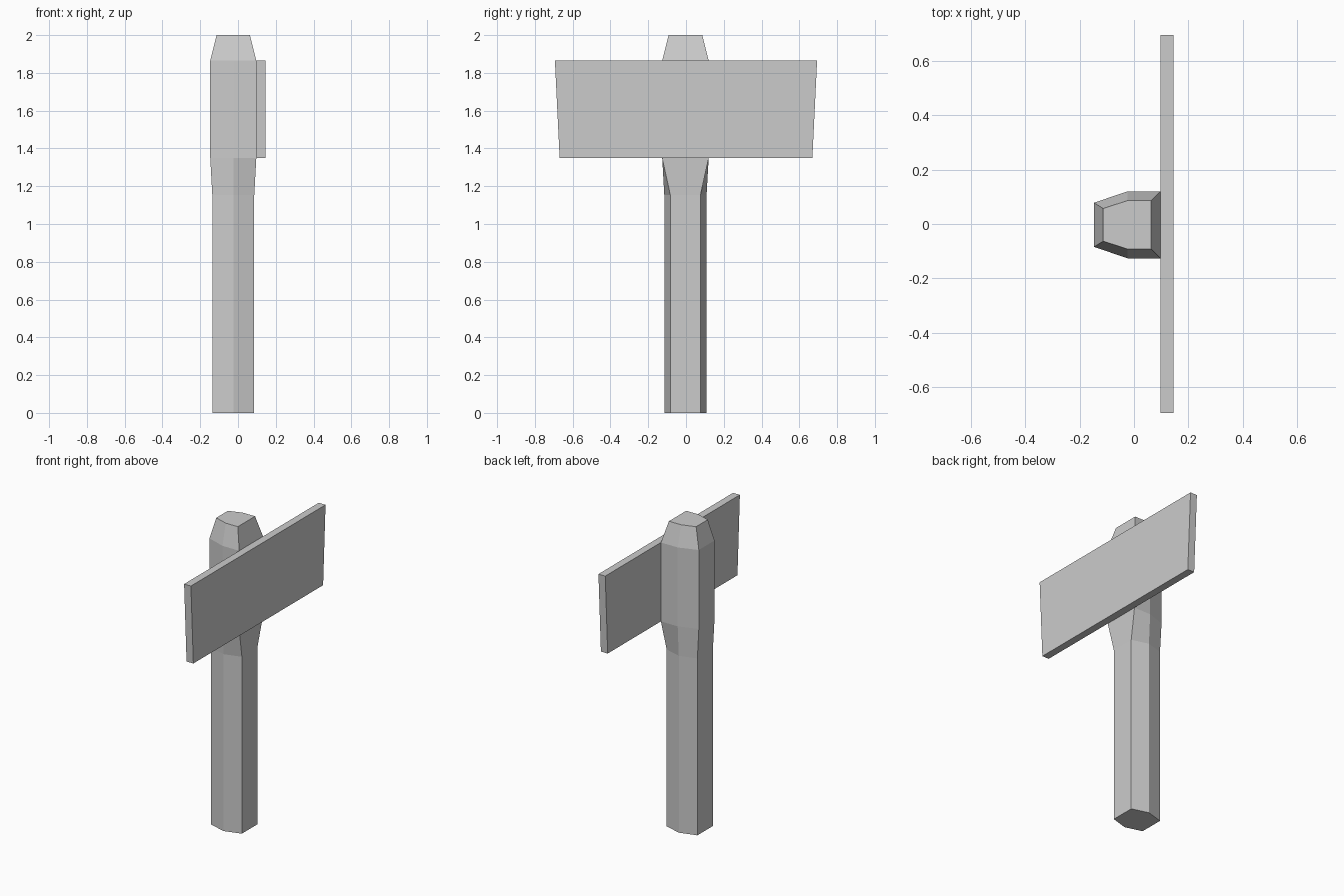
import bpy
import bmesh

if "Cube" in bpy.data.objects:
    bpy.data.objects.remove(bpy.data.objects["Cube"])


def loft(name, rings):
    """Skin a stack of equal-sized point rings and cap both ends."""
    bm = bmesh.new()
    loops = [[bm.verts.new(p) for p in ring] for ring in rings]
    n = len(loops[0])
    for low, high in zip(loops, loops[1:]):
        for i in range(n):
            j = (i + 1) % n
            bm.faces.new((low[i], low[j], high[j], high[i]))
    bm.faces.new(loops[0][::-1])
    bm.faces.new(loops[-1])
    bmesh.ops.recalc_face_normals(bm, faces=bm.faces)
    mesh = bpy.data.meshes.new(name)
    bm.to_mesh(mesh)
    bm.free()
    obj = bpy.data.objects.new(name, mesh)
    bpy.context.collection.objects.link(obj)
    return obj


def hexagon(z, x_back, y_back, y_mid, x_front, y_front):
    """Six-sided post section, mirrored across its own centre line."""
    half = [(x_front, y_front), (-0.024, y_mid), (x_back, y_back)]
    pts = half + [(x, -y) for x, y in reversed(half)]
    return [(x, y - 0.003, z) for x, y in pts]


# Post: plain shaft, flared flat-faced mount, tapered cap
loft("post", [
    hexagon(0.00, -0.136, 0.080, 0.112, 0.086, 0.080),
    hexagon(1.154, -0.136, 0.080, 0.112, 0.086, 0.080),
    hexagon(1.35, -0.147, 0.081, 0.123, 0.097, 0.123),
    hexagon(1.865, -0.147, 0.081, 0.123, 0.097, 0.123),
    hexagon(2.00, -0.113, 0.060, 0.089, 0.063, 0.089),
])


# Sign board: slab slightly wider at the top
def board_ring(z, half_width):
    x0, x1 = 0.097, 0.146
    return [(x0, -half_width, z), (x1, -half_width, z),
            (x1, half_width, z), (x0, half_width, z)]


loft("sign_board", [board_ring(1.35, 0.669), board_ring(1.865, 0.694)])
